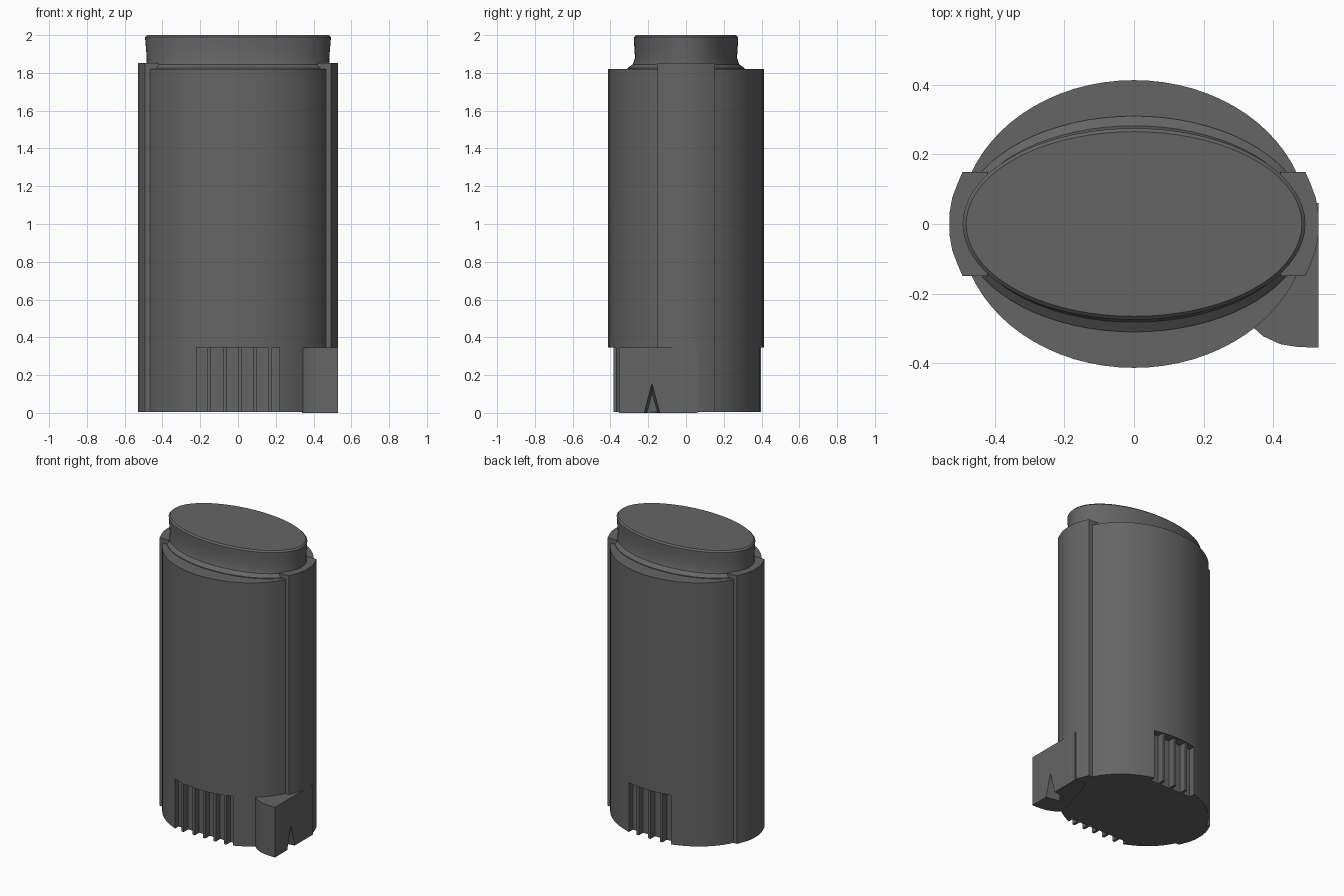
import bpy, bmesh, math

if "Cube" in bpy.data.objects:
    bpy.data.objects.remove(bpy.data.objects["Cube"])

def material(name, v):
    m = bpy.data.materials.new(name)
    m.diffuse_color = (v, v, v, 1)
    m.use_nodes = True
    m.node_tree.nodes["Principled BSDF"].inputs["Base Color"].default_value = m.diffuse_color
    return m

GREY = material("dark grey plastic", 0.13)

def loft(name, rings):
    """Closed solid through rings of equal point count."""
    bm = bmesh.new()
    loops = [[bm.verts.new(p) for p in r] for r in rings]
    n = len(loops[0])
    for a, b in zip(loops, loops[1:]):
        for i in range(n):
            j = (i + 1) % n
            bm.faces.new((a[i], a[j], b[j], b[i]))
    bm.faces.new(loops[0][::-1])
    bm.faces.new(loops[-1])
    bmesh.ops.recalc_face_normals(bm, faces=bm.faces)
    me = bpy.data.meshes.new(name)
    bm.to_mesh(me)
    bm.free()
    ob = bpy.data.objects.new(name, me)
    bpy.context.collection.objects.link(ob)
    me.materials.append(GREY)
    return ob

def prism(name, outline, z0, z1):
    return loft(name, [[(x, y, z) for x, y in outline] for z in (z0, z1)])

def box(name, x0, x1, y0, y1, z0, z1):
    return prism(name, [(x0, y0), (x1, y0), (x1, y1), (x0, y1)], z0, z1)

def select(ob):
    bpy.ops.object.select_all(action='DESELECT')
    bpy.context.view_layer.objects.active = ob
    ob.select_set(True)

def combine(ob, other, op):
    m = ob.modifiers.new(op.lower(), 'BOOLEAN')
    m.operation, m.object, m.solver = op, other, 'EXACT'
    select(ob)
    bpy.ops.object.modifier_apply(modifier=m.name)
    bpy.data.objects.remove(other, do_unlink=True)

def ellipse(a, b, n=72):
    return [(a * math.cos(2 * math.pi * i / n), b * math.sin(2 * math.pi * i / n)) for i in range(n)]

# Oval barrel with a full-height, slightly taller grip on each end
body = prism("body", ellipse(0.5, 0.413), 0.005, 1.82)
half = [(0.50, -0.15), (0.515, -0.115), (0.53, -0.075), (0.538, -0.03),
        (0.538, 0.03), (0.53, 0.075), (0.515, 0.115), (0.50, 0.15)]
for s in (-1, 1):
    grip = prism("grip", [(s * (x - 0.008), y) for x, y in half] + [(s * 0.42, 0.15), (s * 0.42, -0.15)], 0.005, 1.852)
    combine(body, grip, 'UNION')

# Raised oval top, with a flared foot and a softened upper edge
rings = [(0.50, 0.31, 1.80), (0.50, 0.31, 1.825), (0.485, 0.282, 1.845), (0.483, 0.27, 1.88),
         (0.49, 0.275, 1.96), (0.492, 0.275, 1.99), (0.482, 0.265, 2.0)]
top = loft("oval_top", [[(x, y, z) for x, y in ellipse(a, b)] for a, b, z in rings])

# Dial windows at the foot, front and back, with ribs standing in them
def window(side, half_width, depth, ribs, reach):
    ys = sorted((side * depth, side * 0.6))
    combine(body, box("cutter", -half_width, half_width, *ys, -0.1, 0.345), 'DIFFERENCE')
    ys = sorted((side * (depth - 0.01), side * reach))
    for i, x in enumerate(ribs):
        y = ys
        box(f"dial_rib_{'front' if side < 0 else 'back'}_{i}", x - 0.009, x + 0.009, *y, 0.005, 0.345)

window(-1, 0.22, 0.335, (-0.155, -0.07, 0.01, 0.09, 0.17), 0.383)
window(1, 0.16, 0.35, (-0.09, 0.0, 0.09), 0.398)

# Foot lug at the front right corner, with a pointed notch in its outer face
lug = prism("corner_lug", [(0.34, -0.295), (0.37, -0.322), (0.42, -0.345), (0.47, -0.353), (0.53, -0.355),
                           (0.53, 0.06), (0.44, 0.06), (0.36, -0.2)], 0.0, 0.345)
notch = loft("cutter", [[(0.6, -0.245, -0.05), (0.6, -0.115, -0.05), (0.6, -0.18, 0.2)],
                        [(0.44, -0.22, -0.05), (0.44, -0.14, -0.05), (0.44, -0.18, 0.1)]])
combine(lug, notch, 'DIFFERENCE')

for ob in (body, top, lug):
    select(ob)
    bpy.ops.object.shade_smooth_by_angle(angle=math.radians(32))
